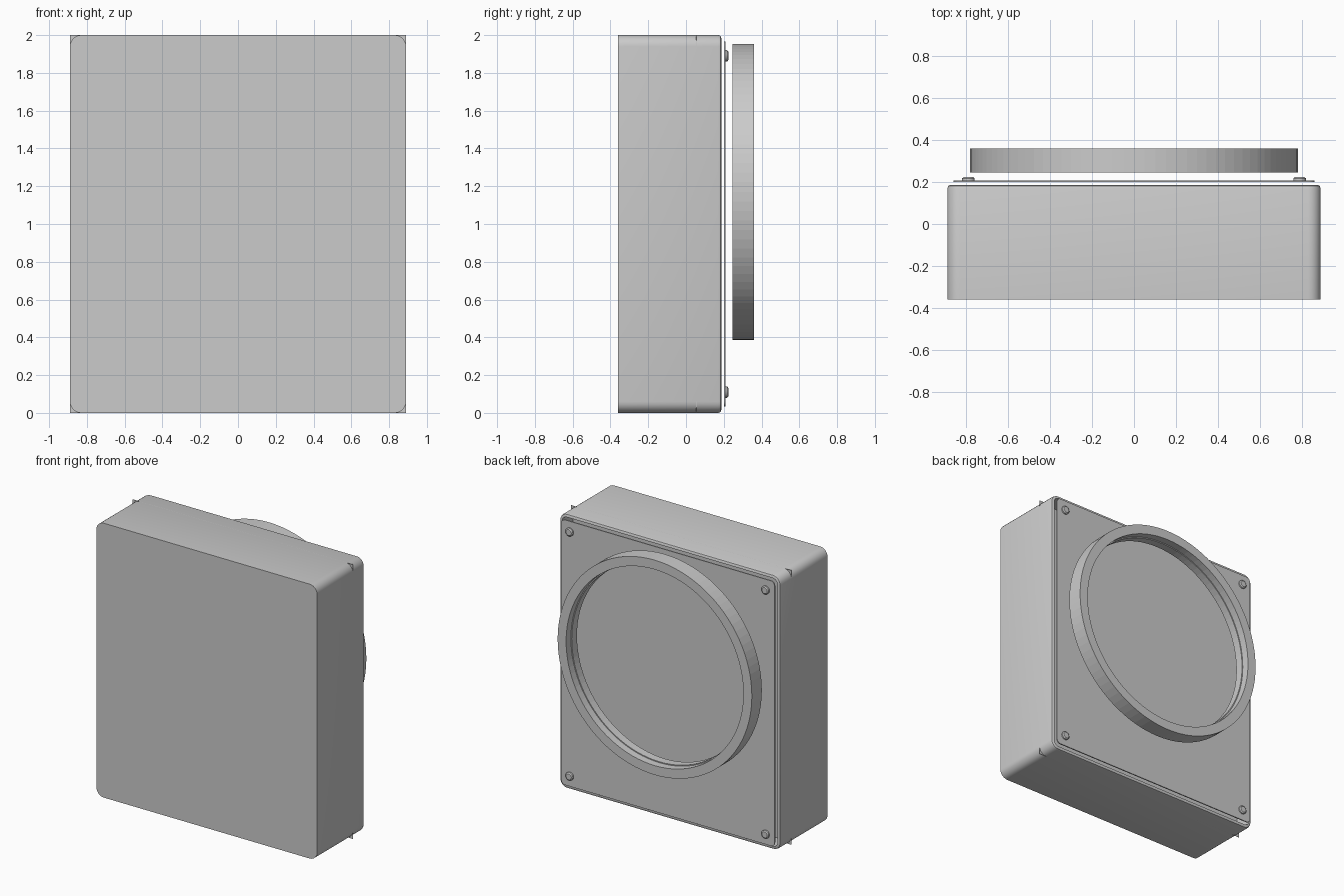
import bpy, bmesh, math
from mathutils import Matrix

if "Cube" in bpy.data.objects:
    bpy.data.objects.remove(bpy.data.objects["Cube"])

grey = bpy.data.materials.new("plain grey")
grey.use_nodes = True
grey.diffuse_color = (0.6, 0.6, 0.6, 1)
grey.node_tree.nodes["Principled BSDF"].inputs["Base Color"].default_value = (0.6, 0.6, 0.6, 1)


def finish(name, bm, smooth=False):
    bmesh.ops.recalc_face_normals(bm, faces=bm.faces[:])
    mesh = bpy.data.meshes.new(name)
    bm.to_mesh(mesh)
    bm.free()
    obj = bpy.data.objects.new(name, mesh)
    bpy.context.collection.objects.link(obj)
    mesh.materials.append(grey)
    if smooth:
        bpy.ops.object.select_all(action="DESELECT")
        obj.select_set(True)
        bpy.context.view_layer.objects.active = obj
        bpy.ops.object.shade_smooth_by_angle(angle=math.radians(30))
    return obj


def rounded_rect(hx, hz, r, steps=6):
    """Outline in x and z, centred on the box height."""
    pts = []
    for k, (sx, sz) in enumerate([(1, 1), (-1, 1), (-1, -1), (1, -1)]):
        for i in range(steps + 1):
            a = math.pi / 2 * (k + i / steps)
            pts.append((sx * (hx - r) + r * math.cos(a), 1 + sz * (hz - r) + r * math.sin(a)))
    return pts


def loft(bm, sections, closed=False):
    """Join matching outlines given as (y, points); cap the ends unless closed."""
    rings = [[bm.verts.new((x, y, z)) for x, z in pts] for y, pts in sections]
    pairs = list(zip(rings, rings[1:]))
    if closed:
        pairs.append((rings[-1], rings[0]))
    for a, b in pairs:
        for i in range(len(a)):
            j = (i + 1) % len(a)
            bm.faces.new((a[i], a[j], b[j], b[i]))
    if not closed:
        bm.faces.new(rings[0])
        bm.faces.new(rings[-1])


def circle(r, cx, cz, n):
    return [(cx + r * math.cos(2 * math.pi * i / n), cz + r * math.sin(2 * math.pi * i / n))
            for i in range(n)]


# Housing: rounded box with a softened rear rim and a recess behind the cover
HX, HZ, R = 0.89, 1.0, 0.06
bm = bmesh.new()
steps = [(-0.36, 0), (0.17, 0), (0.182, 0.004), (0.187, 0.015), (0.187, 0.022), (0.06, 0.022)]
loft(bm, [(y, rounded_rect(HX - d, HZ - d, R - d)) for y, d in steps])
finish("housing", bm, True)

# Thin square-cornered sheet whose corners show past the rounded housing
bm = bmesh.new()
bmesh.ops.create_cube(bm, size=1, matrix=Matrix.Translation((0, 0.055, 1))
                      @ Matrix.Diagonal((2 * HX, 0.002, 2 * HZ, 1)))
finish("inner_sheet", bm)

# Flat cover plate
bm = bmesh.new()
loft(bm, [(y, rounded_rect(0.86, 0.966, 0.03)) for y in (0.2, 0.208)])
finish("cover_plate", bm, True)

# Collar ring with a small inner step
bm = bmesh.new()
profile = [(0.245, 0.783), (0.36, 0.783), (0.36, 0.715), (0.305, 0.715), (0.305, 0.708), (0.245, 0.708)]
loft(bm, [(y, circle(r, 0, 1.17, 96)) for y, r in profile], closed=True)
finish("collar_ring", bm)

# Corner screws
for sx, side in ((1, "left"), (-1, "right")):
    for sz, level in ((1, "upper"), (-1, "lower")):
        bm = bmesh.new()
        head = [(0.206, 0.03), (0.218, 0.03), (0.224, 0.022)]
        loft(bm, [(y, circle(r, sx * 0.79, 1 + sz * 0.89, 16)) for y, r in head])
        finish(f"{level}_{side}_screw", bm, True)
